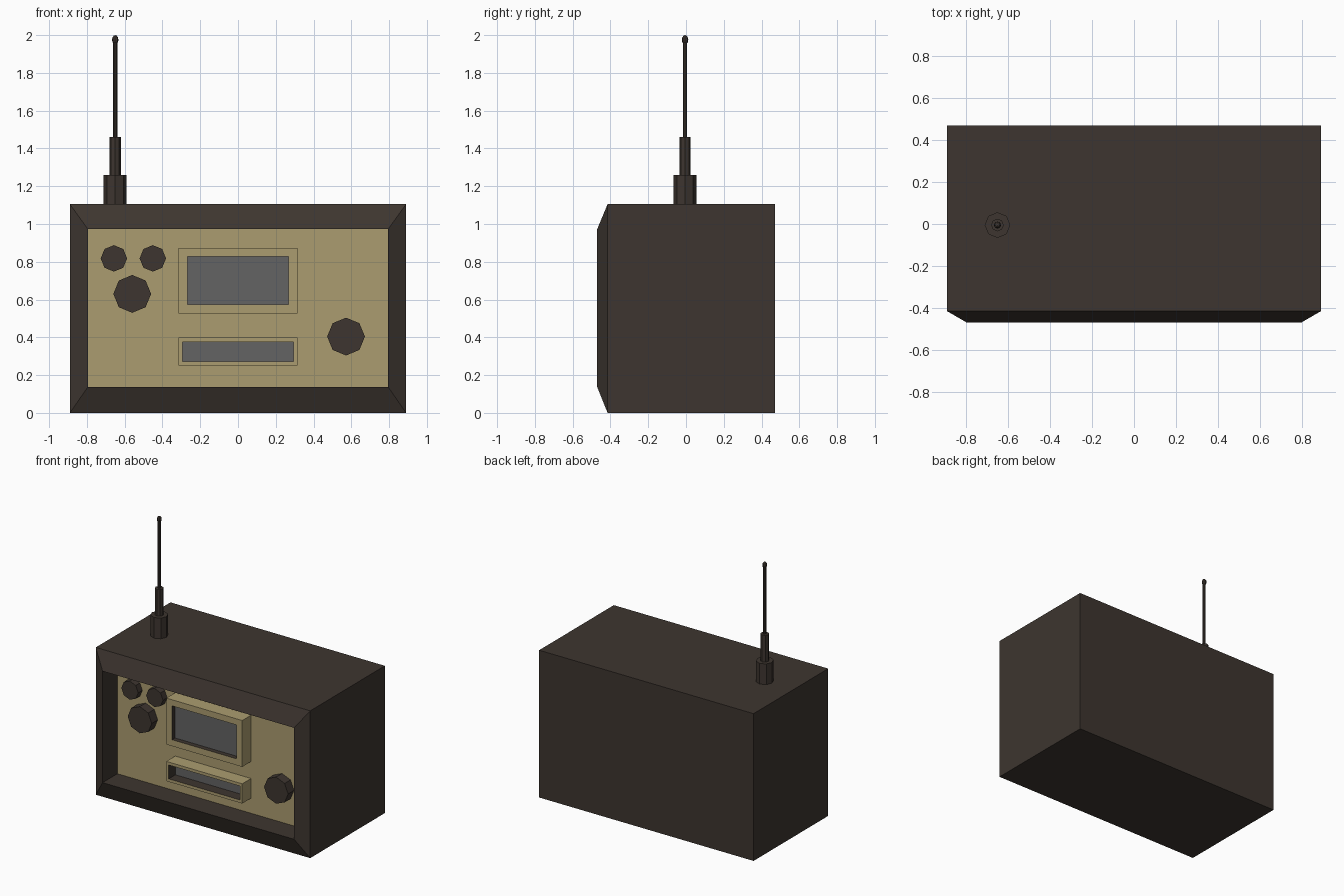
import bpy, bmesh
from math import radians
from mathutils import Matrix

cube = bpy.data.objects.get("Cube")
if cube:
    bpy.data.objects.remove(cube, do_unlink=True)


def material(name, rgb):
    m = bpy.data.materials.new(name)
    m.use_nodes = True
    m.diffuse_color = (*rgb, 1)
    m.node_tree.nodes["Principled BSDF"].inputs["Base Color"].default_value = (*rgb, 1)
    return m


brown = material("dark brown", (0.047, 0.036, 0.029))
tan = material("tan", (0.41, 0.335, 0.163))
grey = material("screen grey", (0.125, 0.125, 0.125))


def finish(name, bm, *mats):
    mesh = bpy.data.meshes.new(name)
    bm.to_mesh(mesh)
    bm.free()
    for m in mats:
        mesh.materials.append(m)
    obj = bpy.data.objects.new(name, mesh)
    bpy.context.collection.objects.link(obj)
    return obj


def rings(name, loops, mats, face_mats):
    """Bridge rectangles (half width, z low, z high, y) and cap both ends.
    face_mats: material of back cap, each band, then front cap."""
    bm = bmesh.new()
    rows = [[bm.verts.new(p) for p in ((-w, y, lo), (w, y, lo), (w, y, hi), (-w, y, hi))]
            for w, lo, hi, y in loops]
    bm.faces.new(rows[0][::-1]).material_index = face_mats[0]
    for a, b, mat in zip(rows, rows[1:], face_mats[1:]):
        for i in range(4):
            j = (i + 1) % 4
            bm.faces.new((a[i], a[j], b[j], b[i])).material_index = mat
    bm.faces.new(rows[-1]).material_index = face_mats[-1]
    bmesh.ops.recalc_face_normals(bm, faces=bm.faces)
    return finish(name, bm, *mats)


PANEL_Y = -0.295

# Case with bevelled front rim and recessed panel
rings("case",
      [(0.89, 0, 1.105, 0.47), (0.89, 0, 1.105, -0.415),
       (0.795, 0.137, 0.973, -0.47), (0.795, 0.137, 0.973, PANEL_Y)],
      (brown, tan), (0, 0, 0, 0, 1))


# Raised frames with sunken windows
def window(name, w, lo, hi, in_w, in_lo, in_hi, depth):
    front = PANEL_Y - 0.105
    rings(name,
          [(w, lo, hi, PANEL_Y), (w, lo, hi, front),
           (in_w, in_lo, in_hi, front), (in_w, in_lo, in_hi, front + depth)],
          (tan, brown, grey), (0, 0, 0, 1, 2))


window("display_frame", 0.315, 0.525, 0.873, 0.268, 0.573, 0.827, 0.035)
window("slot_frame", 0.315, 0.25, 0.398, 0.295, 0.272, 0.376, 0.08)


# Eight-sided knobs and antenna
def cylinder(name, loc, radius, depth, tilt=0):
    bm = bmesh.new()
    bmesh.ops.create_cone(bm, cap_ends=True, segments=8, radius1=radius, radius2=radius,
                          depth=depth,
                          matrix=Matrix.Translation(loc) @ Matrix.Rotation(radians(tilt), 4, "X"))
    finish(name, bm, brown)


for name, x, z, r, d in (("small_knob_right", -0.657, 0.818, 0.07, 0.05),
                         ("small_knob_left", -0.451, 0.818, 0.07, 0.05),
                         ("large_knob", -0.56, 0.63, 0.1, 0.07),
                         ("tuning_knob", 0.572, 0.404, 0.1, 0.07)):
    cylinder(name, (x, PANEL_Y - d / 2, z), r, d, 90)

AX, AY = -0.65, -0.005
for name, r, lo, hi in (("antenna_base", 0.061, 1.105, 1.26),
                        ("antenna_sleeve", 0.03, 1.26, 1.46),
                        ("antenna_rod", 0.011, 1.46, 1.96)):
    cylinder(name, (AX, AY, (lo + hi) / 2), r, hi - lo)

bm = bmesh.new()
bmesh.ops.create_uvsphere(bm, u_segments=8, v_segments=6, radius=1,
                          matrix=Matrix.Translation((AX, AY, 1.975))
                          @ Matrix.Diagonal((0.017, 0.017, 0.025, 1)))
finish("antenna_tip", bm, brown)
